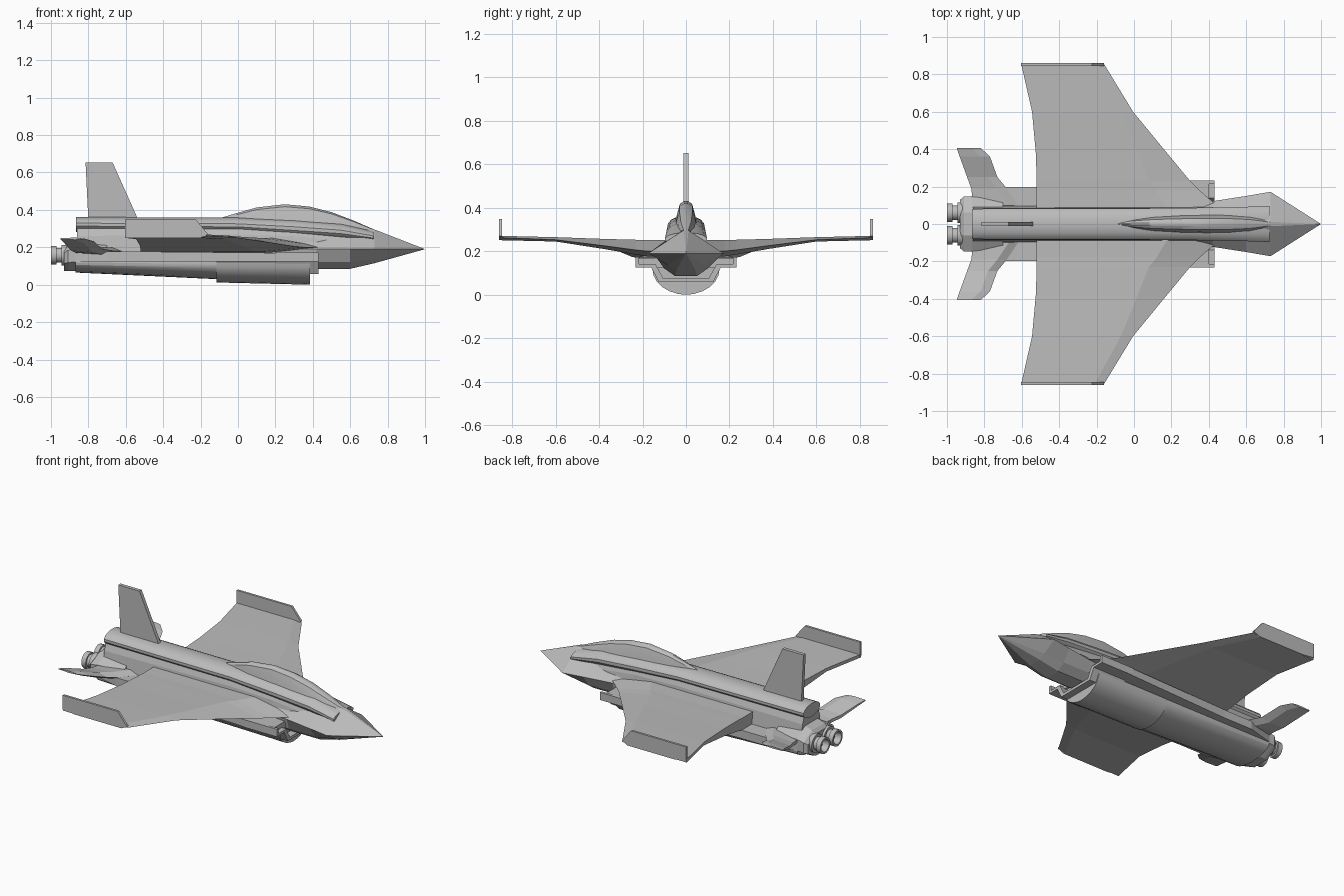
import bpy, bmesh, math
from mathutils import Vector

cube = bpy.data.objects.get("Cube")
if cube:
    bpy.data.objects.remove(cube)

grey = bpy.data.materials.new("hull grey")
grey.use_nodes = True
color = (0.5, 0.5, 0.5, 1)
grey.diffuse_color = color
grey.node_tree.nodes["Principled BSDF"].inputs["Base Color"].default_value = color


def loft(name, rings, smooth=None):
    """Skin a row of equal-sized rings and cap both ends."""
    bm = bmesh.new()
    rows = [[bm.verts.new(p) for p in ring] for ring in rings]
    n = len(rows[0])
    for a, b in zip(rows, rows[1:]):
        for i in range(n):
            j = (i + 1) % n
            bm.faces.new((a[i], a[j], b[j], b[i]))
    bm.faces.new(rows[0])
    bm.faces.new(rows[-1][::-1])
    bmesh.ops.remove_doubles(bm, verts=bm.verts, dist=0.0005)
    bmesh.ops.recalc_face_normals(bm, faces=bm.faces)
    mesh = bpy.data.meshes.new(name)
    bm.to_mesh(mesh)
    bm.free()
    obj = bpy.data.objects.new(name, mesh)
    bpy.context.collection.objects.link(obj)
    mesh.materials.append(grey)
    if smooth:
        bpy.ops.object.select_all(action='DESELECT')
        obj.select_set(True)
        bpy.context.view_layer.objects.active = obj
        bpy.ops.object.shade_smooth_by_angle(angle=math.radians(smooth))
    return obj


def mirrored(x, half):
    """Close a right-half (y, z) outline across the centre line."""
    return [(x, y, z) for y, z in half] + [(x, -y, z) for y, z in half[::-1]]


def oval(x, ry, z0, z1, n=16, y=0):
    """Ring across the fuselage, between heights z0 and z1."""
    c, r = (z0 + z1) / 2, (z1 - z0) / 2
    return [(x, y + ry * math.cos(2 * math.pi * (i + .5) / n),
             c + r * math.sin(2 * math.pi * (i + .5) / n)) for i in range(n)]


def trough(x, width, top, side, bottom, n=6):
    """Flat-topped section with a rounded underside."""
    arc = [(width * math.cos(a), side - (side - bottom) * math.sin(a))
           for a in (math.pi / 2 * i / n for i in range(n))]
    return mirrored(x, [(width * .93, top)] + arc + [(0.012, bottom)])


# Nose and forward fuselage with sharp side chines
def nose_ring(x, top, chine, chine_z, low_y, low_z, bottom):
    return mirrored(x, [(0.012 if x < .9 else 0, top), (chine, chine_z),
                        (low_y, low_z), (low_y * .5, bottom)])


loft("forward_fuselage", [
    nose_ring(1, .19, 0, .19, 0, .19, .19),
    nose_ring(.73, .295, .172, .19, .085, .135, .115),
    nose_ring(.6, .31, .15, .19, .1, .12, .085),
    nose_ring(.42, .31, .122, .19, .1, .12, .085),
    nose_ring(.15, .31, .09, .19, .08, .12, .085)])

# Spine tube and the body below it
loft("spine", [oval(-.865, .083, .28, .362), oval(0, .085, .275, .36),
               oval(.3, .088, .25, .35), oval(.55, .092, .235, .33),
               oval(.725, .098, .225, .285)], 35)
loft("centre_body", [mirrored(x, [(.07, t), (.085, t - .04), (.1, .15)])
                     for x, t in ((-.86, .3), (0, .31), (.3, .3), (.65, .26))])

# Canopy
canopy = [(-.09, .358, .004), (0, .385, .024), (.1, .413, .034), (.25, .43, .04),
          (.38, .418, .042), (.5, .388, .042), (.62, .342, .034), (.74, .29, .012)]
loft("canopy", [mirrored(x, [(w * .2, t), (w * .7, t - (t - .27) * .08),
                             (w, t - (t - .27) * .35), (w * 1.4, .27)])
                for x, t, w in canopy], 30)

# Engine body with belly fairing
loft("engine_body", [trough(-.87, .15, .172, .12, .065),
                     trough(-.12, .15, .17, .11, .03),
                     trough(.385, .15, .165, .11, .025)], 25)
loft("belly_fairing", [trough(-.115, .155, .13, .12, .012),
                       trough(.385, .155, .13, .12, 0)], 25)

# Tail block around the engines
loft("tail_block", [oval(-.93, .14, .068, .215, 8), oval(-.91, .158, .066, .235, 8),
                    oval(-.865, .158, .066, .25, 8), oval(-.7, .14, .07, .24, 8)])

# Intake lip, open at the front, and the flat side shelf
outer = [(.232, .172), (.232, .125), (.16, .125), (.125, .058)]
inner = [(.105, .075), (.14, .14), (.215, .14), (.215, .172)]


def lip(x):
    u = outer + [(-y, z) for y, z in outer[::-1]]
    v = [(-y, z) for y, z in inner[::-1]] + inner
    return [(x, y, z) for y, z in u + v]


loft("intake_lip", [lip(.2), lip(.43)])
loft("side_shelf", [mirrored(x, [(w, t), (w, .125)])
                    for x, w, t in ((-.87, .15, .177), (-.7, .197, .177),
                                    (-.5, .197, .177), (.22, .23, .17), (.4, .215, .168))])

# Wing stations: span, lead x, lead z, crest x, trail x, top z, underside z
wing = [(.05, .5, .2, .2, -.52, .25, .17),
        (.18, .35, .2, .12, -.52, .25, .176),
        (.23, .3, .205, .08, -.52, .252, .184),
        (.38, .176, .225, .02, -.525, .256, .21),
        (.6, -.005, .252, -.07, -.545, .264, .244),
        (.855, -.16, .262, -.21, -.603, .27, .25)]

# Tailplane stations: span, lead x, trail x, centre z, half thickness
tail = [(.1, -.62, -.86, .178, .02), (.19, -.68, -.87, .182, .02),
        (.25, -.73, -.892, .192, .018), (.36, -.77, -.932, .232, .012),
        (.407, -.82, -.948, .246, .006)]

winglet = [(-.603, .348), (-.225, .348), (-.16, .27), (-.2, .25), (-.52, .25), (-.603, .26)]

for side, s in (("left", 1), ("right", -1)):
    loft(side + "_wing", [[(lx, s * y, lz), (cx, s * y, t), (tx, s * y, t),
                           (tx, s * y, b), (cx, s * y, b)]
                          for y, lx, lz, cx, tx, t, b in wing])
    loft(side + "_winglet", [[(x, s * y, z) for x, z in winglet] for y in (.846, .86)])
    loft(side + "_tailplane", [[(lx, s * y, z), (lx - .05, s * y, z + h),
                                (tx, s * y, z + h * .5), (tx, s * y, z - h * .5),
                                (lx - .05, s * y, z - h)]
                               for y, lx, tx, z, h in tail])
    # Stepped nozzle with a recessed throat
    steps = [(-.9, .056), (-.945, .056), (-.945, .04), (-.97, .04), (-.97, .05),
             (-1, .05), (-1, .038), (-.96, .032)]
    loft(side + "_nozzle", [oval(x, r, .158 - r, .158 + r, 16, s * .061)
                            for x, r in steps], 30)

# Vertical fin
fin = [(-.815, .652), (-.67, .652), (-.53, .34), (-.8, .34)]
loft("tail_fin", [[(x, y, z) for x, z in fin] for y in (-.011, .011)])
